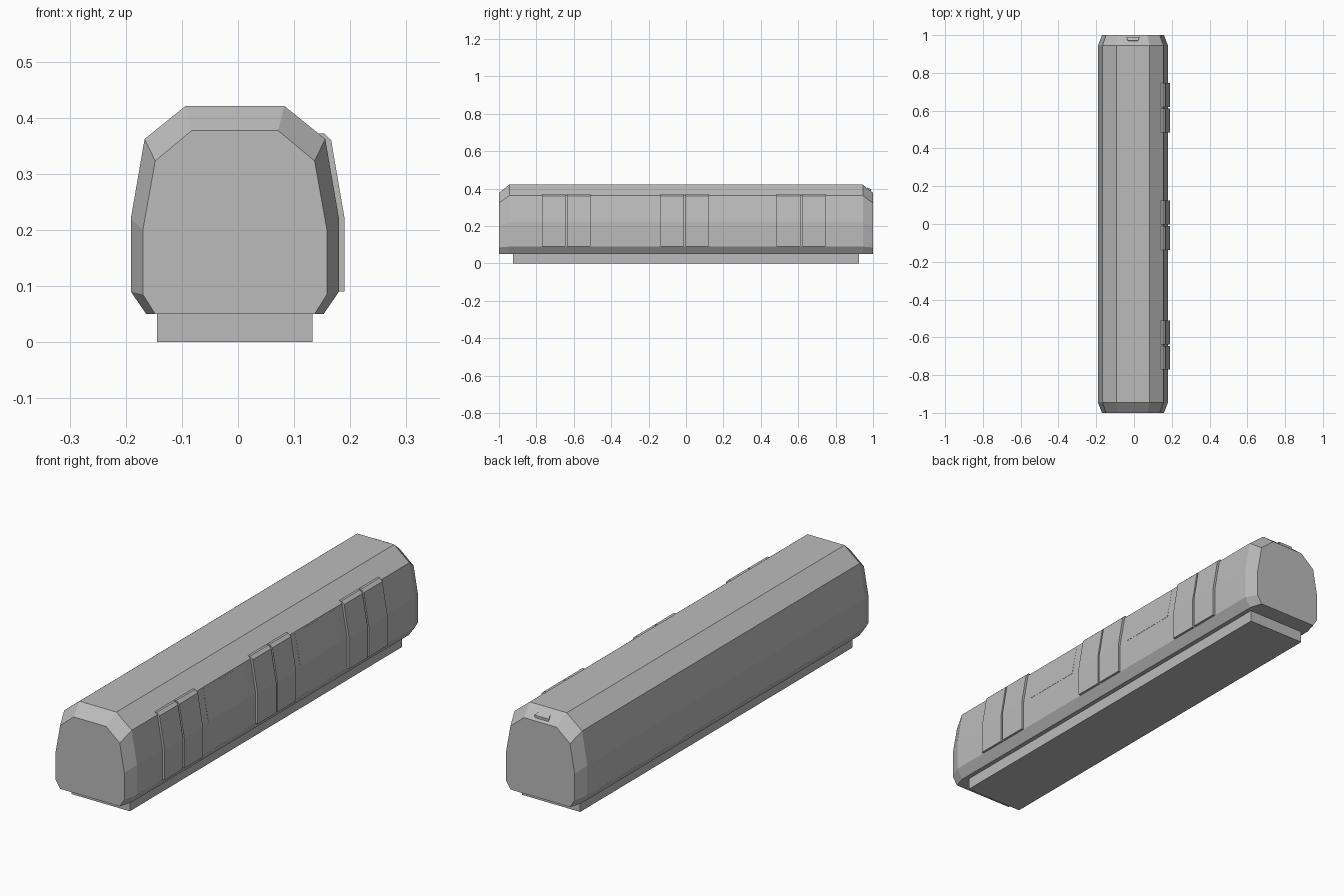
import bpy, bmesh

if "Cube" in bpy.data.objects:
    bpy.data.objects.remove(bpy.data.objects["Cube"])

CX = -0.0055  # centre line of the body; the doors stand out on the +x side

grey = bpy.data.materials.new("plain grey")
grey.diffuse_color = (0.5, 0.5, 0.5, 1)
grey.use_nodes = True
grey.node_tree.nodes["Principled BSDF"].inputs["Base Color"].default_value = grey.diffuse_color


def loft(name, rings):
    """Closed solid through matching rings of points."""
    bm = bmesh.new()
    loops = [[bm.verts.new(p) for p in ring] for ring in rings]
    for a, b in zip(loops, loops[1:]):
        for i in range(len(a)):
            j = (i + 1) % len(a)
            bm.faces.new((a[i], a[j], b[j], b[i]))
    bm.faces.new(loops[0])
    bm.faces.new(loops[-1])
    bmesh.ops.recalc_face_normals(bm, faces=bm.faces)
    mesh = bpy.data.meshes.new(name)
    bm.to_mesh(mesh)
    bm.free()
    mesh.materials.append(grey)
    obj = bpy.data.objects.new(name, mesh)
    bpy.context.collection.objects.link(obj)
    return obj


def ring(half, y):
    """Mirror a half profile of (x, z) into a full ring at y."""
    pts = half + [(-x, z) for x, z in reversed(half)]
    return [(CX + x, y, z) for x, z in pts]


def extrude_y(name, profile, y0, y1):
    return loft(name, [[(x, y, z) for x, z in profile] for y in (y0, y1)])


# Carriage body with chamfered ends
side = [(0.088, 0.421), (0.161, 0.362), (0.1855, 0.22), (0.1855, 0.09), (0.158, 0.05)]
end = [(0.077, 0.377), (0.142, 0.323), (0.164, 0.2), (0.164, 0.085), (0.142, 0.05)]
loft("carriage_body", [ring(end, -1), ring(side, -0.945), ring(side, 0.945), ring(end, 1)])

# Underframe
extrude_y("underframe", [(-0.144, 0), (0.133, 0), (0.133, 0.052), (-0.144, 0.052)], -0.926, 0.926)

# Three pairs of door leaves following the side wall
leaf = [(0.14, 0.372), (0.153, 0.372), (0.166, 0.36), (0.19, 0.22), (0.19, 0.09), (0.15, 0.09)]
for n, y in enumerate((-0.641, -0.007, 0.615)):
    extrude_y(f"door_leaf_front_{n}", leaf, y - 0.13, y - 0.004)
    extrude_y(f"door_leaf_rear_{n}", leaf, y + 0.004, y + 0.131)

# Flush window plates between the doors
pane = [(0.157, 0.355), (0.1808, 0.221), (0.177, 0.221), (0.153, 0.355)]
for n, y in enumerate((-0.325, 0.30)):
    extrude_y(f"window_{n}", pane, y - 0.135, y + 0.135)

# Sign hood on the rear roof chamfer, wider at its outer edge
hood = [(0.968, 0.398, 0.027), (0.972, 0.405, 0.027), (0.99, 0.396, 0.035), (0.99, 0.38, 0.03)]
loft("sign_hood", [[(CX + s * w, y, z) for y, z, w in hood] for s in (-1, 1)])
